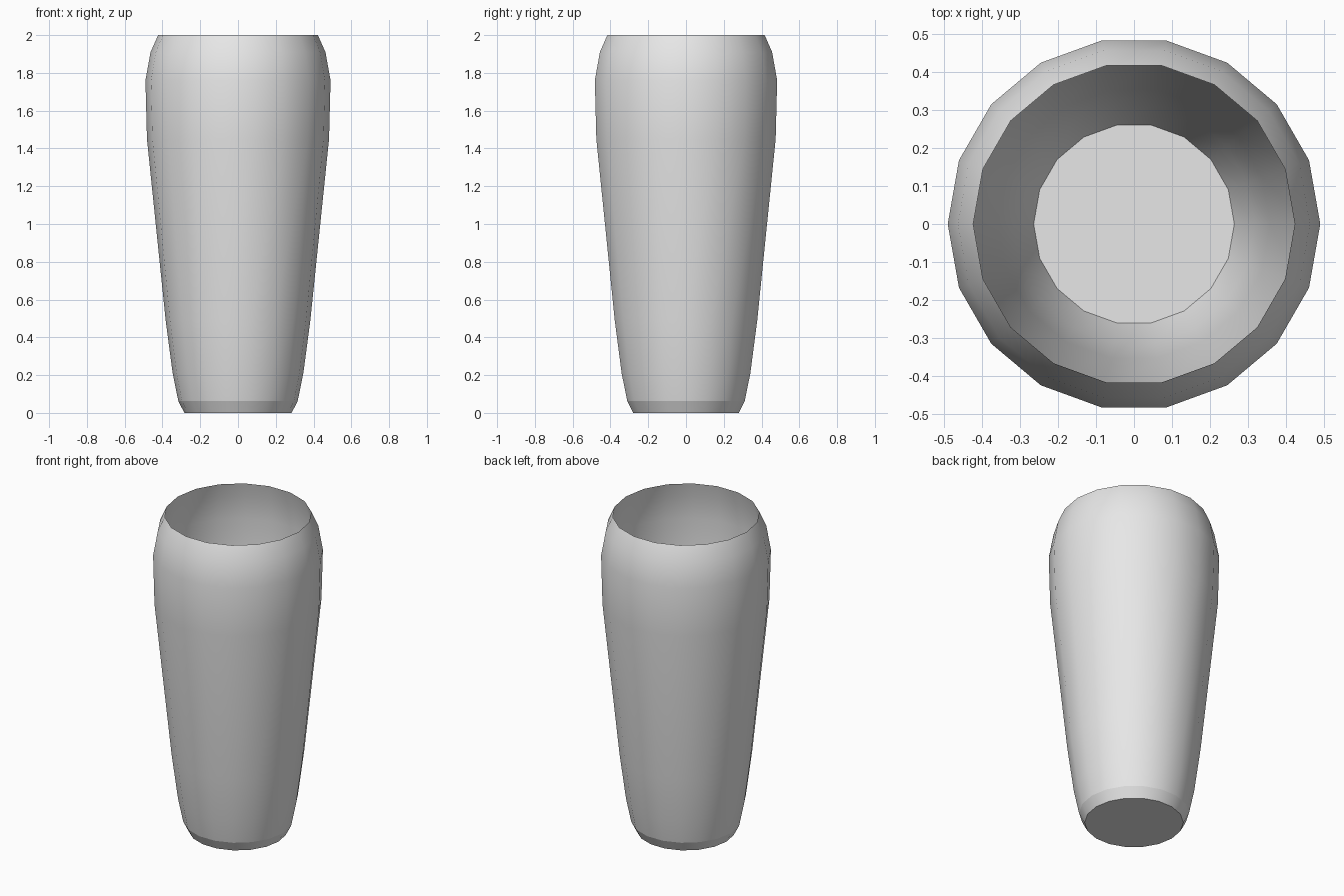
import bpy, bmesh, math

cube = bpy.data.objects.get("Cube")
if cube:
    bpy.data.objects.remove(cube, do_unlink=True)

SIDES = 18
# Outer wall as (radius, height), from the foot up to the rim
OUTER = [(0.284, 0), (0.316, 0.063), (0.346, 0.21), (0.383, 0.49),
         (0.482, 1.45), (0.49, 1.76), (0.463, 1.91), (0.423, 2)]
# Inner wall, from below the rim down to the floor
INNER = [(0.445, 1.91), (0.465, 1.76), (0.457, 1.45),
         (0.358, 0.49), (0.318, 0.21), (0.264, 0.063)]

grey = bpy.data.materials.new("light_grey")
grey.use_nodes = True
grey.diffuse_color = (0.8, 0.8, 0.8, 1)
grey.node_tree.nodes["Principled BSDF"].inputs["Base Color"].default_value = (0.8, 0.8, 0.8, 1)


def ring(bm, radius, z):
    steps = [math.tau * i / SIDES for i in range(SIDES)]
    return [bm.verts.new((radius * math.cos(a), radius * math.sin(a), z)) for a in steps]


# Vase body: outer wall, knife-edged rim, inner wall and two caps
bm = bmesh.new()
rings = [ring(bm, r, z) for r, z in OUTER + INNER]
for low, high in zip(rings, rings[1:]):
    for i in range(SIDES):
        j = (i + 1) % SIDES
        bm.faces.new((low[i], low[j], high[j], high[i]))
bm.faces.new(rings[0][::-1])
bm.faces.new(rings[-1])
for face in bm.faces:
    face.smooth = True

# Crisp edges at the foot, the chamfer, the rim and the floor
for k in (0, 1, len(OUTER) - 1, len(rings) - 1):
    for i in range(SIDES):
        bm.edges.get((rings[k][i], rings[k][(i + 1) % SIDES])).smooth = False

mesh = bpy.data.meshes.new("vase")
bm.to_mesh(mesh)
bm.free()
mesh.materials.append(grey)
vase = bpy.data.objects.new("vase", mesh)
bpy.context.collection.objects.link(vase)
